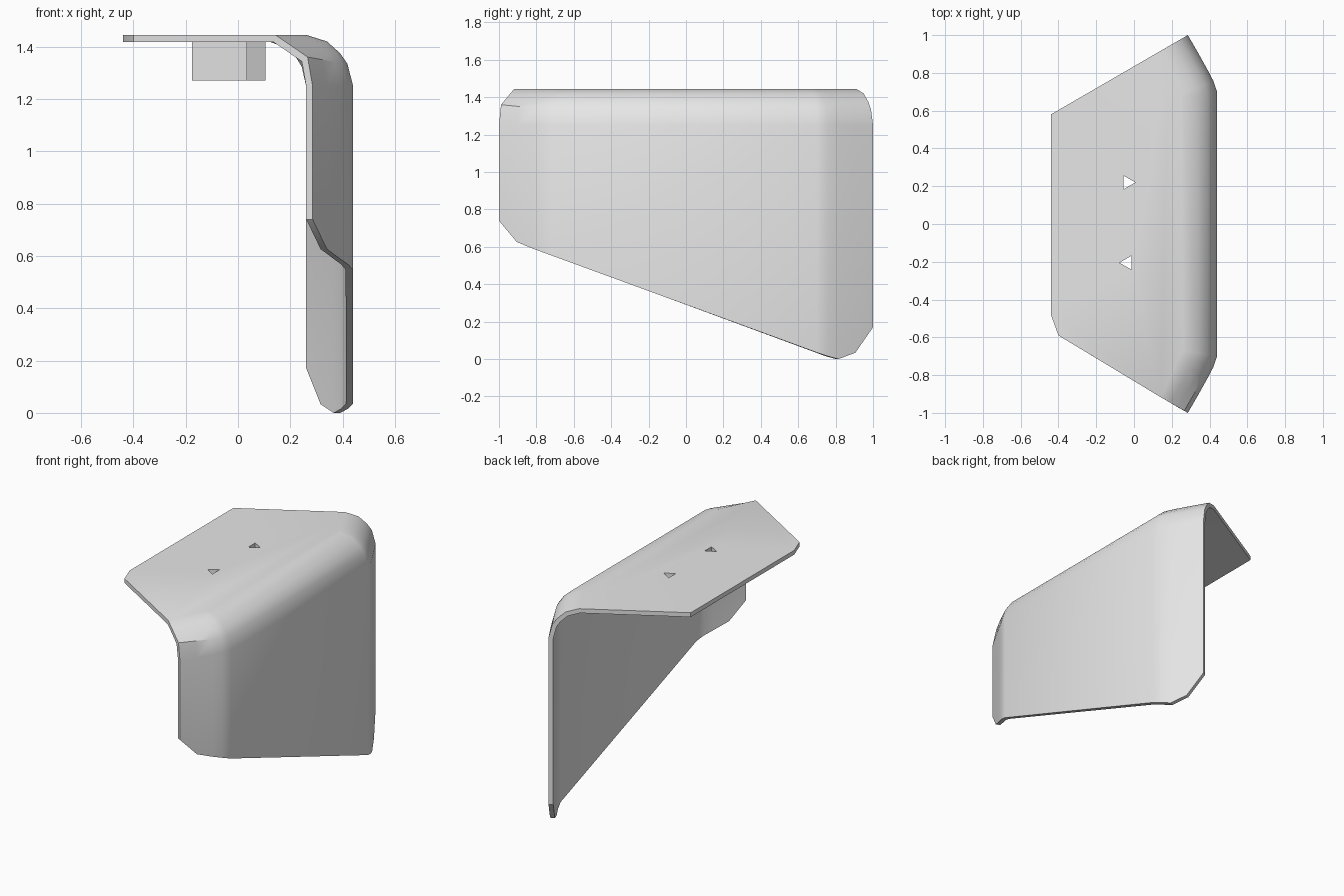
import bpy, bmesh, math
from mathutils import Vector, Matrix

cube = bpy.data.objects.get("Cube")
if cube:
    bpy.data.objects.remove(cube)

TOP = 1.445
THICK = 0.028

grey = bpy.data.materials.new("plain grey")
grey.use_nodes = True
grey.diffuse_color = (0.8, 0.8, 0.8, 1)
grey.node_tree.nodes["Principled BSDF"].inputs["Base Color"].default_value = (0.8, 0.8, 0.8, 1)


def make_object(name, bm):
    mesh = bpy.data.meshes.new(name)
    bm.to_mesh(mesh)
    bm.free()
    mesh.materials.append(grey)
    obj = bpy.data.objects.new(name, mesh)
    bpy.context.collection.objects.link(obj)
    return obj


def activate(obj):
    bpy.ops.object.select_all(action='DESELECT')
    obj.select_set(True)
    bpy.context.view_layer.objects.active = obj


def interpolate(points, t):
    for (a, va), (b, vb) in zip(points, points[1:]):
        if t <= b:
            return va + (vb - va) * max(0, t - a) / (b - a)
    return points[-1][1]


# Plan line of the wall, with both ends bent inward
half = [(0.285, -1), (0.34, -0.905), (0.39, -0.815), (0.42, -0.758), (0.44, -0.7)]
plan = [Vector(p) for p in half] + [Vector((x, -y)) for x, y in reversed(half)]

# Sloping lower edge, and the rounded and chamfered shoulder sections
lower_edge = [(-1, 0.74), (-0.9, 0.62), (0.74, 0.02), (0.815, 0), (0.91, 0.035), (1, 0.17)]
rounded = [(0, 1.25), (0.022, 1.335), (0.05, 1.375), (0.1, 1.42), (0.18, TOP)]
chamfered = [(0, 1.25), (0.022, 1.36), (0.06, 1.383), (0.11, 1.413), (0.165, TOP)]


def inward(i):
    """Mitred inward direction at a plan point."""
    normals = []
    for a, b in ((i - 1, i), (i, i + 1)):
        if a >= 0 and b < len(plan):
            d = (plan[b] - plan[a]).normalized()
            normals.append(Vector((-d.y, d.x)))
    n = sum(normals, Vector((0, 0))).normalized()
    return n / n.dot(normals[0])


# Armour shell: wall, shoulder bend and top plate
bm = bmesh.new()
columns = []
for i, p in enumerate(plan):
    n = inward(i)
    blend = min(1, max(0, (-0.758 - p.y) / 0.24))
    column = [bm.verts.new((p.x, p.y, interpolate(lower_edge, p.y)))]
    for (d0, z0), (d1, z1) in zip(rounded, chamfered):
        q = p + n * (d0 + (d1 - d0) * blend)
        column.append(bm.verts.new((q.x, q.y, z0 + (z1 - z0) * blend)))
    columns.append(column)
for left, right in zip(columns, columns[1:]):
    for k in range(len(left) - 1):
        bm.faces.new((left[k], right[k], right[k + 1], left[k + 1]))
rim = [bm.verts.new((x, y, TOP)) for x, y in ((-0.44, 0.58), (-0.44, -0.48), (-0.4, -0.59))]
bm.faces.new([c[-1] for c in columns] + rim)
shell = make_object("armour_shell", bm)
solid = shell.modifiers.new("thickness", 'SOLIDIFY')
solid.thickness = THICK
solid.offset = -1
solid.use_even_offset = True
activate(shell)
bpy.ops.object.modifier_apply(modifier="thickness")


def triangle(bm, centre, radius, z, turn):
    return [bm.verts.new((centre[0] + radius * math.cos(turn + k * math.tau / 3),
                          centre[1] + radius * math.sin(turn + k * math.tau / 3), z))
            for k in range(3)]


# Hollow three-sided sockets under the plate, each with a hole through the top
for side, centre, turn in (("back", (-0.035, 0.22), 0), ("front", (-0.035, -0.205), math.pi)):
    bm = bmesh.new()
    low = triangle(bm, centre, 0.042, 1.2, turn)
    bmesh.ops.extrude_face_region(bm, geom=[bm.faces.new(low)])
    bmesh.ops.translate(bm, verts=low, vec=(0, 0, 0.4))
    bmesh.ops.recalc_face_normals(bm, faces=bm.faces)
    cutter = make_object("hole_cutter", bm)
    cutter.hide_render = True
    hole = shell.modifiers.new("hole", 'BOOLEAN')
    hole.operation = 'DIFFERENCE'
    hole.solver = 'EXACT'
    hole.object = cutter
    activate(shell)
    bpy.ops.object.modifier_apply(modifier="hole")
    bpy.data.objects.remove(cutter)

    bm = bmesh.new()
    zt, zb = TOP - THICK + 0.002, 1.27
    rings = [triangle(bm, centre, r, z, turn)
             for r, z in ((0.045, zt), (0.14, zt), (0.14, zb), (0.045, zb))]
    for a, b in zip(rings, rings[1:] + rings[:1]):
        for k in range(3):
            bm.faces.new((a[k], a[k - 1], b[k - 1], b[k]))
    bmesh.ops.recalc_face_normals(bm, faces=bm.faces)
    make_object(side + "_socket", bm)

activate(shell)
bpy.ops.object.shade_smooth_by_angle(angle=math.radians(30))
